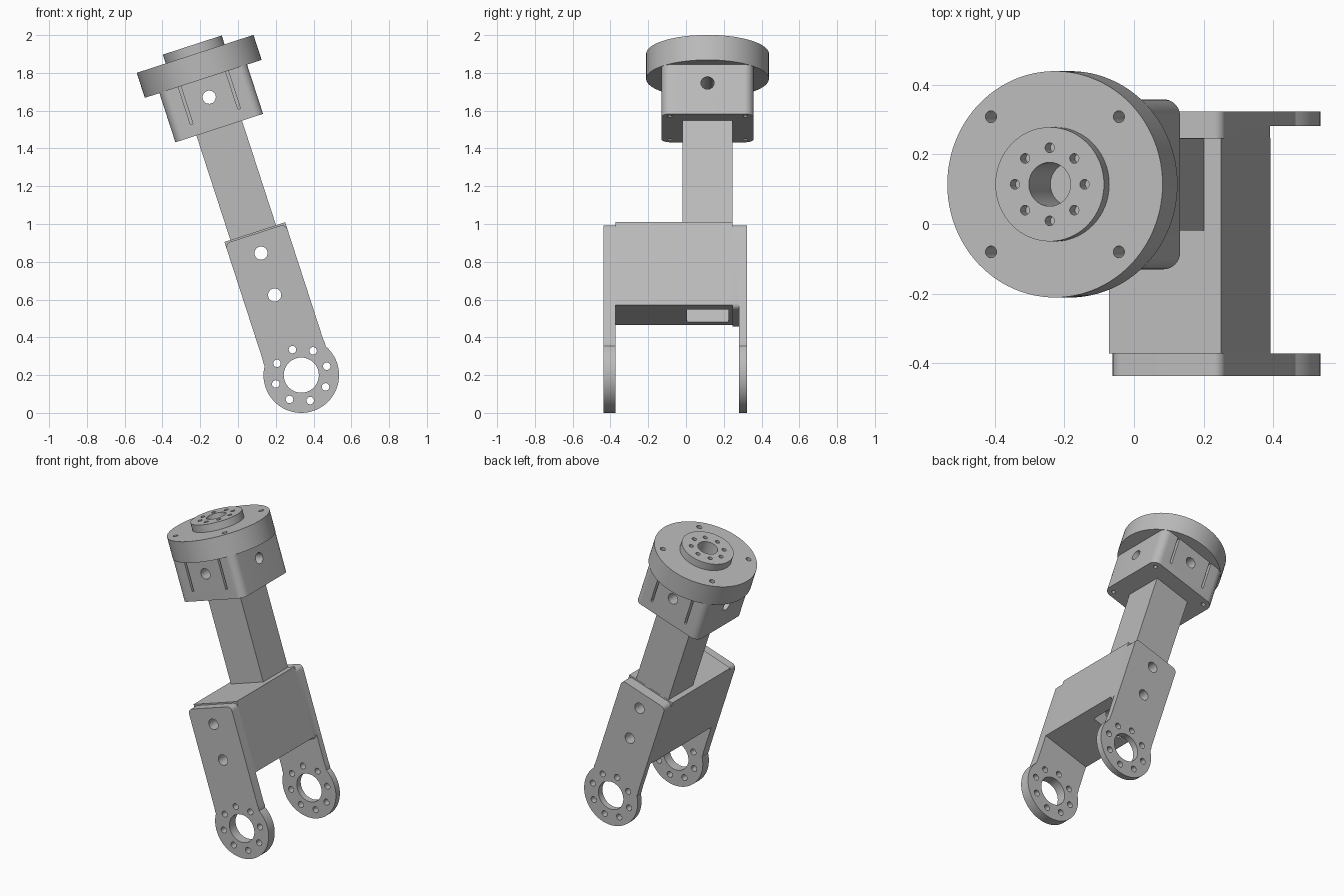
import bpy
import bmesh
from math import cos, sin, pi, radians
from mathutils import Matrix, Vector

cube = bpy.data.objects.get("Cube")
if cube:
    bpy.data.objects.remove(cube)

metal = bpy.data.materials.new("grey_metal")
metal.use_nodes = True
GREY = (0.5, 0.5, 0.5, 1)
metal.diffuse_color = GREY
metal.node_tree.nodes["Principled BSDF"].inputs["Base Color"].default_value = GREY

# The arm is built upright around the pivot, then leaned to the side
LEAN = Matrix.Translation((0.335, 0, 0.2)) @ Matrix.Rotation(radians(-18), 4, "Y")
CX, CY = -0.009, 0.114          # axis of the tube and head


def arc(cx, cy, r, a0, a1, n):
    return [(cx + r * cos(radians(a0 + (a1 - a0) * i / n)),
             cy + r * sin(radians(a0 + (a1 - a0) * i / n))) for i in range(n + 1)]


def circle(cx, cy, r, n=32):
    return arc(cx, cy, r, 0, 360, n)[:-1]


def rect(cx, cy, hx, hy, r=0):
    corners = [(1, 1, 0), (-1, 1, 90), (-1, -1, 180), (1, -1, 270)]
    if not r:
        return [(cx + sx * hx, cy + sy * hy) for sx, sy, _ in corners]
    return [p for sx, sy, a in corners
            for p in arc(cx + sx * (hx - r), cy + sy * (hy - r), r, a, a + 90, 8)]


def prism(name, pts, axis, lo, hi):
    """Extrude a flat outline along an axis."""
    place = {"X": lambda a, b, h: (h, a, b),
             "Y": lambda a, b, h: (a, h, b),
             "Z": lambda a, b, h: (a, b, h)}[axis]
    bm = bmesh.new()
    low = [bm.verts.new(place(a, b, lo)) for a, b in pts]
    high = [bm.verts.new(place(a, b, hi)) for a, b in pts]
    bm.faces.new(low)
    bm.faces.new(high)
    n = len(pts)
    for i in range(n):
        j = (i + 1) % n
        bm.faces.new((low[i], low[j], high[j], high[i]))
    bmesh.ops.recalc_face_normals(bm, faces=bm.faces)
    mesh = bpy.data.meshes.new(name)
    bm.to_mesh(mesh)
    bm.free()
    mesh.materials.append(metal)
    ob = bpy.data.objects.new(name, mesh)
    bpy.context.collection.objects.link(ob)
    return ob


def cut(ob, pts, axis, lo, hi):
    """Remove an extruded outline from a part."""
    cutter = prism("cutter", pts, axis, lo, hi)
    cutter.hide_render = True
    mod = ob.modifiers.new("cut", "BOOLEAN")
    mod.operation = "DIFFERENCE"
    mod.solver = "EXACT"
    mod.object = cutter
    deps = bpy.context.evaluated_depsgraph_get()
    deps.update()
    mesh = bpy.data.meshes.new_from_object(ob.evaluated_get(deps))
    ob.modifiers.clear()
    ob.data = mesh
    bpy.data.objects.remove(cutter)


parts = []

# Fork plates with pivot rings
HALF = 0.169
TOP = 0.787
outline = (arc(0, 0, 0.2, 148, 392, 48)
           + [(0.1715, 0.122), (HALF, 0.145)]
           + arc(HALF - 0.03, TOP - 0.03, 0.03, 0, 90, 6)
           + arc(0.03 - HALF, TOP - 0.03, 0.03, 90, 180, 6)
           + [(-HALF, 0.145), (-0.1715, 0.122)])
for name, lo, hi in (("front_fork_plate", -0.437, -0.372),
                     ("back_fork_plate", 0.281, 0.323)):
    plate = prism(name, outline, "Y", lo, hi)
    cut(plate, circle(0, 0, 0.093, 40), "Y", lo - 0.1, hi + 0.1)
    for i in range(8):
        a = i * pi / 4 + 0.02
        cut(plate, circle(0.143 * cos(a), 0.143 * sin(a), 0.02, 16), "Y", lo - 0.1, hi + 0.1)
    parts.append(plate)

# Bridge block between the plates, with a pad beside the back plate
block = prism("bridge_block", rect(0, 0.565, HALF, 0.231), "Y", -0.372, 0.247)
pad = prism("back_pad", rect(0, 0.552, HALF, 0.235, 0.03), "Y", 0.247, 0.281)
parts += [block, pad]

# Square hollow tube
tube = prism("square_tube", rect(CX, CY, 0.127, 0.132), "Z", 0.796, 1.378)
cut(tube, rect(CX, CY, 0.107, 0.11), "Z", 0.7, 1.36)
cut(block, rect(CX, CY, 0.107, 0.11), "Z", 0.2, 0.9)
parts.append(tube)

# Bolt holes running through the whole fork
for z in (0.68, 0.447):
    for ob in parts[:4]:
        cut(ob, circle(-0.003, z, 0.035, 24), "Y", -0.6, 0.6)

# Head housing with side holes, slots and bottom screw holes
FLANGE, RIM, HUB = 1.652, 1.791, 1.84
HH = 0.244
housing = prism("head_housing", rect(CX, CY, HH, HH, 0.05), "Z", 1.378, FLANGE)
cut(housing, circle(CX, 1.55, 0.035, 24), "Y", -0.6, 0.6)
cut(housing, circle(CY, 1.55, 0.035, 24), "X", -0.6, 0.6)
cut(housing, circle(CX, CY, 0.063), "Z", 1.64, 1.8)
for sx in (-1, 1):
    for sy in (-1, 1):
        cut(housing, rect(CX + sx * 0.132, CY + sy * HH, 0.007, 0.03), "Z", 1.442, 1.7)
        cut(housing, circle(CX + sx * 0.2, CY + sy * 0.2, 0.013, 12), "Z", 1.3, 1.42)
parts.append(housing)

# Round flange with four screw holes
flange = prism("round_flange", circle(CX, CY, 0.325, 96), "Z", FLANGE, RIM)
cut(flange, circle(CX, CY, 0.063), "Z", 1.6, 1.9)
for sx in (-1, 1):
    for sy in (-1, 1):
        cut(flange, circle(CX + sx * 0.193, CY + sy * 0.194, 0.017, 16), "Z", 1.69, 1.9)
parts.append(flange)

# Output hub with a ring of eight holes
hub = prism("output_hub", circle(CX, CY, 0.164, 64), "Z", RIM, HUB)
cut(hub, circle(CX, CY, 0.063), "Z", 1.7, 1.9)
for i in range(8):
    a = i * pi / 4
    cut(hub, circle(CX + 0.105 * cos(a), CY + 0.105 * sin(a), 0.014, 16), "Z", 1.7, 1.9)
parts.append(hub)

# Lean the arm and smooth the round surfaces
bpy.ops.object.select_all(action="DESELECT")
for ob in parts:
    ob.data.transform(LEAN)
    ob.select_set(True)
bpy.context.view_layer.objects.active = parts[0]
bpy.ops.object.shade_smooth_by_angle(angle=radians(30))
